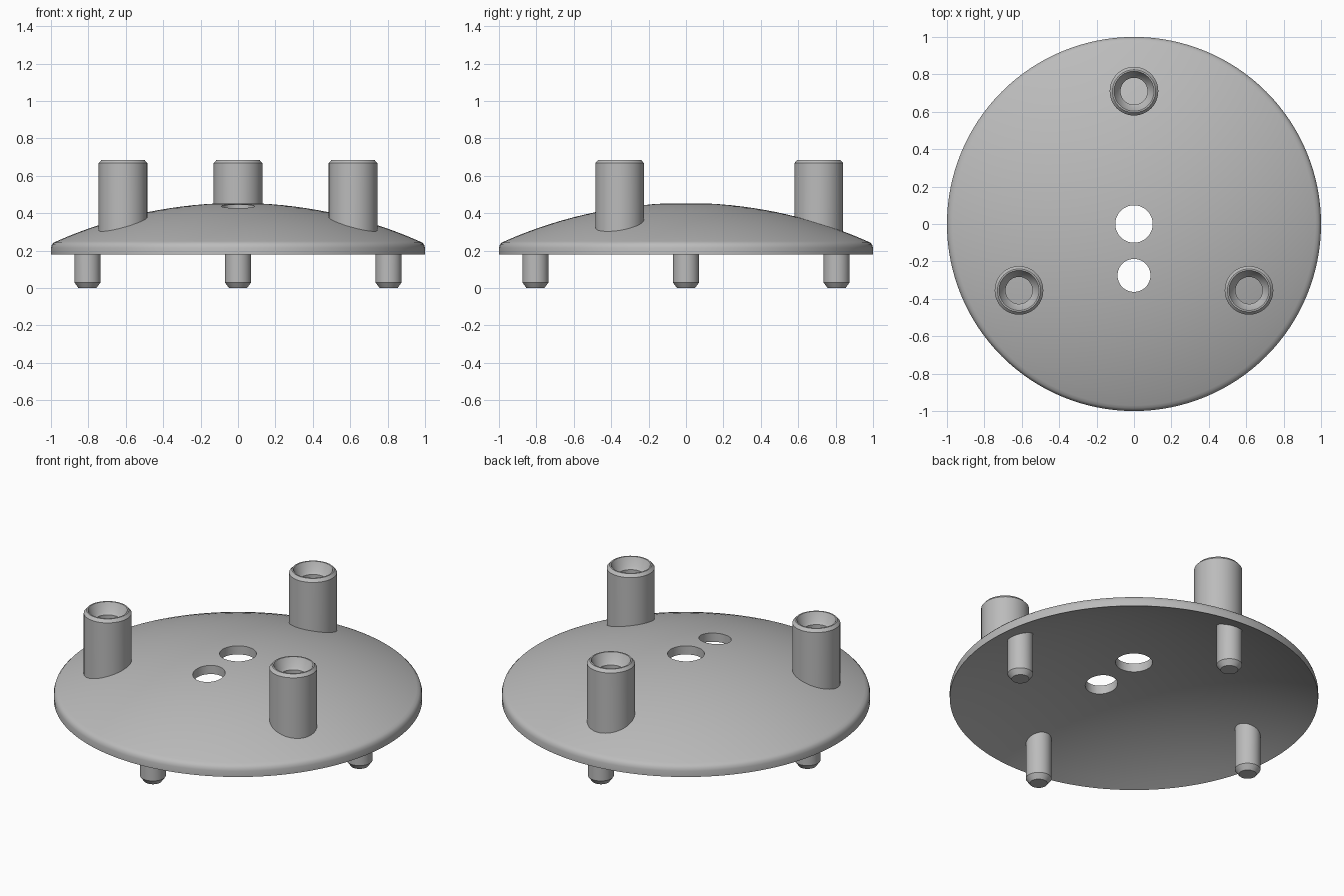
import bpy, bmesh, math

if "Cube" in bpy.data.objects:
    bpy.data.objects.remove(bpy.data.objects["Cube"])

DOME_R, DOME_C, INNER_R = 2.40, -1.945, 2.3485   # concentric dome spheres

grey = bpy.data.materials.new("plain grey")
grey.diffuse_color = (0.5, 0.5, 0.5, 1)
grey.use_nodes = True
grey.node_tree.nodes["Principled BSDF"].inputs["Base Color"].default_value = grey.diffuse_color


def dome_z(r, radius):
    return DOME_C + math.sqrt(radius * radius - r * r)


def lathe(name, profile, steps, x=0, y=0, fit=None):
    """Revolve a closed (r, z) loop about a vertical axis; fit maps a z of None to the dome."""
    bm = bmesh.new()
    rings = []
    for r, z in profile:
        ring = []
        for i in range(steps if r > 0 else 1):
            a = math.tau * i / steps
            px, py = x + r * math.cos(a), y + r * math.sin(a)
            pz = fit(math.hypot(px, py)) if z is None else z
            ring.append(bm.verts.new((px, py, pz)))
        rings.append(ring)
    for a, b in zip(rings, rings[1:]):
        for i in range(steps):
            j = (i + 1) % steps
            quad = [a[i % len(a)], a[j % len(a)], b[j % len(b)], b[i % len(b)]]
            quad = list(dict.fromkeys(quad))
            if len(quad) > 2:
                bm.faces.new(quad)
    bmesh.ops.recalc_face_normals(bm, faces=bm.faces)
    mesh = bpy.data.meshes.new(name)
    bm.to_mesh(mesh)
    bm.free()
    mesh.materials.append(grey)
    ob = bpy.data.objects.new(name, mesh)
    bpy.context.collection.objects.link(ob)
    return ob


def smooth(ob, angle=28):
    bpy.ops.object.select_all(action='DESELECT')
    ob.select_set(True)
    bpy.context.view_layer.objects.active = ob
    bpy.ops.object.shade_smooth_by_angle(angle=math.radians(angle))


# Domed shell with a rounded rim
N = 16
outer = [(0.97 * i / N, dome_z(0.97 * i / N, DOME_R)) for i in range(N + 1)]
rim = [(0.985, 0.243), (0.995, 0.232), (1.0, 0.215), (1.0, 0.18)]
inner = [(0.995 * i / N, dome_z(0.995 * i / N, INNER_R)) for i in range(N, -1, -1)]
shell = lathe("domed_shell", outer + rim + inner, 128)

# Two round through holes
bpy.context.view_layer.objects.active = shell
for k, (y, r) in enumerate([(0, 0.10), (-0.275, 0.088)]):
    cutter = lathe(f"hole_cutter_{k + 1}", [(0, 0.2), (r, 0.2), (r, 0.6), (0, 0.6)], 48, 0, y)
    cutter.hide_render = True
    mod = shell.modifiers.new("hole", 'BOOLEAN')
    mod.operation, mod.solver, mod.object = 'DIFFERENCE', 'EXACT', cutter
    bpy.ops.object.modifier_apply(modifier=mod.name)
    bpy.data.objects.remove(cutter)
smooth(shell)

# Three hollow posts with a countersunk bore, seated on the dome
post = [(0.13, None), (0.13, 0.668), (0.115, 0.685), (0.107, 0.685),
        (0.085, 0.635), (0.072, 0.622), (0.072, None)]
for k in range(3):
    a = math.radians(90 + 120 * k)
    smooth(lathe(f"post_{k + 1}", post, 48, 0.71 * math.cos(a), 0.71 * math.sin(a),
                 lambda r: dome_z(r, DOME_R) - 0.01))

# Four chamfered pegs under the rim
peg = [(0, 0), (0.048, 0), (0.07, 0.03), (0.07, None)]
for k in range(4):
    a = math.radians(90 * k)
    smooth(lathe(f"peg_{k + 1}", peg, 32, 0.805 * math.cos(a), 0.805 * math.sin(a),
                 lambda r: dome_z(r, INNER_R) + 0.01))
